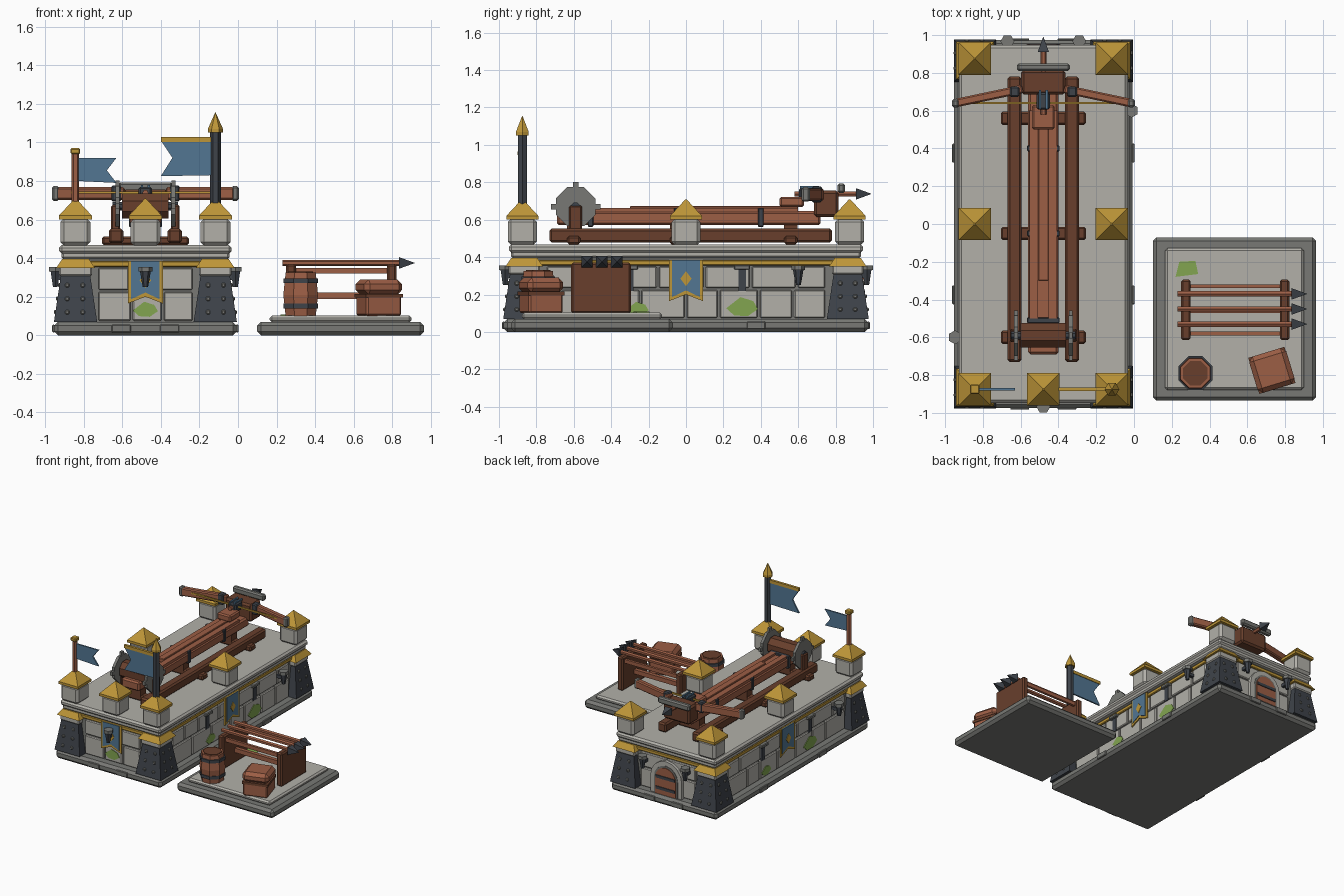
import bpy, bmesh, random
from math import pi, cos, sin, radians, sqrt, atan2
from mathutils import Matrix, Vector

if "Cube" in bpy.data.objects:
    bpy.data.objects.remove(bpy.data.objects["Cube"], do_unlink=True)
random.seed(4)


def material(name, r, g, b):
    m = bpy.data.materials.new(name)
    lin = [((c / 255 + 0.055) / 1.055) ** 2.4 for c in (r, g, b)] + [1]
    m.diffuse_color = lin
    m.use_nodes = True
    bsdf = m.node_tree.nodes["Principled BSDF"]
    bsdf.inputs["Base Color"].default_value = lin
    bsdf.inputs["Roughness"].default_value = 0.9
    return m


LIGHT = material("light stone", 178, 176, 169)
GREY = material("grey stone", 120, 121, 117)
IRON = material("dark iron", 62, 67, 74)
WOOD = material("warm wood", 156, 94, 69)
DARK = material("dark wood", 104, 63, 44)
GOLD = material("gold", 190, 150, 56)
BLUE = material("blue cloth", 82, 118, 146)
GREEN = material("moss green", 130, 165, 80)

I = Matrix.Identity(4)
T = Matrix.Translation
UP = Matrix.Rotation(pi / 2, 4, 'X')        # drawing plane stood upright, facing front
CX = -0.48                                  # centre line of the fort


def finish(bm, name, mat, M):
    bm.transform(M)
    bmesh.ops.recalc_face_normals(bm, faces=bm.faces)
    me = bpy.data.meshes.new(name)
    bm.to_mesh(me)
    bm.free()
    me.materials.append(mat)
    ob = bpy.data.objects.new(name, me)
    bpy.context.collection.objects.link(ob)
    return ob


def box(name, mat, c, s, bevel=0.0, M=I):
    bm = bmesh.new()
    bmesh.ops.create_cube(bm, size=1, matrix=T(c) @ Matrix.Diagonal((*s, 1)))
    if bevel:
        bmesh.ops.bevel(bm, geom=bm.edges[:], offset=bevel, segments=1, affect='EDGES')
    return finish(bm, name, mat, M)


def taper(name, mat, base, r1, r2, h, sides=4, M=I):
    """Upright prism, cone or frustum; r is the distance to the flat sides."""
    bm = bmesh.new()
    k = 1 / cos(pi / sides)
    bmesh.ops.create_cone(bm, cap_ends=True, segments=sides, radius1=r1 * k, radius2=r2 * k,
                          depth=h, matrix=Matrix.Rotation(pi / sides, 4, 'Z'))
    return finish(bm, name, mat, M @ T(Vector(base)) @ T((0, 0, h / 2)))


def plate(name, mat, pts, n0, n1, M):
    bm = bmesh.new()
    f = bm.faces.new([bm.verts.new((x, y, n0)) for x, y in pts])
    ext = bmesh.ops.extrude_face_region(bm, geom=[f])
    bmesh.ops.translate(bm, vec=(0, 0, n1 - n0),
                        verts=[v for v in ext["geom"] if isinstance(v, bmesh.types.BMVert)])
    return finish(bm, name, mat, M)


def bolt(name, M, length):
    """Shaft along local z with an iron head."""
    taper(name + "_shaft", WOOD, (0, 0, 0), 0.014, 0.014, length, 6, M)
    taper(name + "_head", IRON, (0, 0, length), 0.03, 0.001, 0.08, 4, M)


# Fort body
box("plinth", GREY, (CX, 0, 0.035), (0.946, 1.95, 0.07), 0.02)
box("wall_core", GREY, (CX, 0, 0.23), (0.80, 1.80, 0.34))
box("gold_trim", GOLD, (CX, 0, 0.37), (0.83, 1.83, 0.03), 0.005)
box("roof_lower_slab", LIGHT, (CX, 0, 0.415), (0.87, 1.87, 0.04), 0.01)
box("roof_slab", LIGHT, (CX, 0, 0.445), (0.894, 1.894, 0.045), 0.014)

# Corner buttresses with stone and gold caps
for sx in (-1, 1):
    for sy in (-1, 1):
        x, y = CX + sx * 0.362, sy * 0.865
        taper("buttress", IRON, (x, y, 0.07), 0.112, 0.076, 0.24)
        box("buttress_stone_cap", LIGHT, (x, y, 0.332), (0.17, 0.17, 0.05), 0.008)
        taper("buttress_gold_cap", GOLD, (x, y, 0.35), 0.1, 0.07, 0.045)


def banner(M):
    w, top, low, notch = 0.09, 0.385, 0.165, 0.2
    shape = lambda k, d: [(-w * k, top), (-w * k, low + d), (0, notch + d), (w * k, low + d), (w * k, top)]
    plate("banner_border", GOLD, shape(1, 0), 0.02, 0.03, M)
    plate("banner_cloth", BLUE, shape(0.82, 0.022), 0.025, 0.034, M)
    plate("banner_diamond", GOLD, [(0, 0.325), (-0.03, 0.285), (0, 0.245), (0.03, 0.285)], 0.03, 0.038, M)


def sconce(u, M):
    box("sconce_bracket", IRON, (u, 0.30, 0.04), (0.025, 0.025, 0.08), 0, M)
    stand = M @ T((u, 0.25, 0.067)) @ Matrix.Rotation(-pi / 2, 4, 'X')
    taper("sconce_cup", IRON, (0, 0, 0), 0.012, 0.024, 0.08, 6, stand)
    taper("sconce_rim", GREY, (0, 0, 0.08), 0.032, 0.032, 0.025, 6, stand)


def moss(u, v, w, M):
    outline = [(-1, -.1), (-.5, -.55), (.35, -.6), (1, -.15), (.7, .35), (-.1, .6)]
    plate("moss_patch", GREEN, [(u + a * w, v + b * w) for a, b in outline], 0.012, 0.021, M)


def arch(w, z0, spring, n=8):
    return [(w, z0)] + [(w * cos(pi * i / n), spring + w * sin(pi * i / n)) for i in range(n + 1)] + [(-w, z0)]


# The four walls: stones, rivets and fittings
for side, ang, dist, half in (("front", 0, .90, .25), ("left", 90, .40, .75),
                              ("back", 180, .90, .25), ("right", -90, .40, .75)):
    M = T((CX, 0, 0)) @ Matrix.Rotation(radians(ang), 4, 'Z') @ T((0, -dist, 0)) @ UP
    for v0, v1 in ((0.075, 0.225), (0.235, 0.35)):
        u = -half
        while u < half - 0.02:
            w = random.uniform(0.15, 0.27)
            w = half - u if half - u - w < 0.1 else w
            box("wall_stone", LIGHT, (u + w / 2, (v0 + v1) / 2, 0.005),
                (w - 0.012, v1 - v0, 0.022), 0.006, M)
            u += w
    along = half + 0.115                     # distance of the buttress along this wall
    centre = -0.035 if side in ("front", "back") else -0.038
    for s in (-1, 1):
        for v in (0.12, 0.19, 0.26):
            for d in (-0.04, 0.04):
                box("rivet", GREY, (s * along + d, v, centre + 0.112 - 0.15 * (v - 0.07)),
                    (0.022, 0.022, 0.016), 0.005, M)
        box("plinth_stone", GREY, (s * half * 0.5, 0.035, 0.076), (0.1, 0.04, 0.014), 0.004, M)
    if side == "back":
        plate("door_arch", LIGHT, arch(0.14, 0.07, 0.2), 0, 0.04, M)
        plate("door_arch_inner", GREY, arch(0.105, 0.07, 0.2), 0.03, 0.044, M)
        plate("door", WOOD, arch(0.09, 0.07, 0.2), 0.03, 0.05, M)
        for v in (0.12, 0.21):
            box("door_band", IRON, (0, v, 0.05), (0.17, 0.022, 0.012), 0, M)
        for u in (-0.19, 0.19):
            sconce(u, M)
        continue
    banner(M)
    if side == "front":
        sconce(0, M)
        moss(0, 0.135, 0.065, M)
        continue
    sconce(0.6, M)
    moss(0.3, 0.135, 0.085, M)
    moss(-0.26, 0.125, 0.06, M)
    for u in (-0.3, 0.3):
        box("arrow_slit", IRON, (u, 0.28, 0.015), (0.04, 0.12, 0.012), 0, M)
        box("slit_lintel", GREY, (u, 0.345, 0.02), (0.085, 0.025, 0.04), 0.005, M)

# Battlements with gold pyramid roofs
for dx, y in [(s * 0.363, y) for s in (-1, 1) for y in (-0.875, 0, 0.875)] + [(0, -0.875)]:
    box("merlon", LIGHT, (CX + dx, y, 0.535), (0.155, 0.155, 0.14), 0.018)
    box("merlon_cap_lip", GOLD, (CX + dx, y, 0.61), (0.172, 0.172, 0.02))
    taper("merlon_cap", GOLD, (CX + dx, y, 0.62), 0.086, 0.004, 0.088)

# Flags
for name, x, y0, top, r, mat in (("small", -0.843, 0.66, 0.945, 0.017, WOOD),
                                 ("large", -0.117, 0.66, 1.06, 0.024, IRON)):
    taper(name + "_flag_pole", mat, (x, -0.875, y0), r, r, top - y0, 6)
F = T((0, -0.875, 0)) @ UP
box("small_pole_cap", GOLD, (-0.843, -0.875, 0.955), (0.05, 0.05, 0.03), 0.006)
taper("large_pole_collar", GOLD, (-0.117, -0.875, 1.05), 0.034, 0.034, 0.02, 6)
taper("large_pole_finial", GOLD, (-0.117, -0.875, 1.07), 0.034, 0.001, 0.085, 6)
plate("small_flag", BLUE, [(-.83, .92), (-.83, .80), (-.63, .79), (-.68, .855), (-.63, .92)], -.006, .006, F)
plate("large_flag", BLUE, [(-.13, 1.01), (-.13, .83), (-.4, .825), (-.34, .92), (-.4, 1.01)], -.006, .006, F)
box("large_flag_bar", GOLD, (-0.265, -0.875, 1.015), (0.27, 0.02, 0.025))

# Ballista frame
for s in (-1, 1):
    box("ground_rail", DARK, (CX + s * 0.152, 0.025, 0.515), (0.075, 1.51, 0.075), 0.012)
    box("winch_post", DARK, (CX + s * 0.155, -0.59, 0.58), (0.045, 0.07, 0.19), 0.008)
for y in (-0.6, -0.05, 0.56):
    box("cross_beam", DARK, (CX, y, 0.49), (0.45, 0.07, 0.045), 0.01)
    box("stock_support", DARK, (CX, y, 0.54), (0.11, 0.07, 0.08))
box("stock", WOOD, (CX, 0.015, 0.608), (0.16, 1.41, 0.075), 0.012)
for s in (-1, 1):
    box("bolt_groove_rail", WOOD, (CX + s * 0.05, 0.05, 0.65), (0.045, 1.1, 0.025))
box("bolt_track", WOOD, (CX, 0.15, 0.658), (0.055, 0.9, 0.03), 0.004)
for y in (-0.51, -0.05, 0.4):
    box("stock_band", IRON, (CX, y, 0.612), (0.172, 0.03, 0.1), 0.004)

# Winch drum and toothed wheels
AX = Matrix.Rotation(pi / 2, 4, 'Y')
W = T((CX, -0.59, 0.67)) @ AX
taper("winch_drum", DARK, (0, 0, -0.12), 0.065, 0.065, 0.24, 8, W)
taper("winch_axle", IRON, (0, 0, -0.17), 0.022, 0.022, 0.34, 8, W)
for s in (-1, 1):
    taper("winch_wheel", GREY, (0, 0, s * 0.145 - 0.011), 0.105, 0.105, 0.022, 8, W)
    for i in range(4):
        box("wheel_tooth", GREY, (0.115, 0, s * 0.145), (0.035, 0.03, 0.02), 0,
            W @ Matrix.Rotation(i * pi / 2, 4, 'Z'))

# Bow head, arms, string and loaded bolt
box("bow_head", DARK, (CX, 0.75, 0.685), (0.235, 0.13, 0.14), 0.014)
box("bow_head_plate", GREY, (CX, 0.83, 0.768), (0.28, 0.04, 0.05), 0.01)
for s in (-1, 1):
    a, b = Vector((CX + s * 0.11, 0.715, 0.735)), Vector((CX + s * 0.465, 0.64, 0.735))
    A = T((a + b) / 2) @ Matrix.Rotation(atan2(b.y - a.y, b.x - a.x), 4, 'Z')
    box("bow_arm", WOOD, (0, 0, 0), ((b - a).length, 0.045, 0.065), 0.008, A)
    box("bow_tip", GREY, b, (0.038, 0.045, 0.078), 0.01)
    box("bow_clamp", IRON, (CX + s * 0.152, 0.70, 0.735), (0.05, 0.055, 0.085), 0.008)
box("bow_string", GOLD, (CX, 0.64, 0.74), (0.92, 0.012, 0.012))
box("slider", WOOD, (CX, 0.565, 0.695), (0.12, 0.13, 0.055), 0.01)
box("string_catch", IRON, (CX, 0.65, 0.735), (0.07, 0.09, 0.07), 0.01)
for s in (-1, 1):
    box("catch_strip", BLUE, (CX + s * 0.018, 0.66, 0.772), (0.012, 0.1, 0.015))
bolt("loaded_bolt", T((CX, 0.58, 0.738)) @ Matrix.Rotation(-pi / 2, 4, 'X'), 0.33)

# Supply platform
PX, PY = 0.532, -0.503
box("platform_base", GREY, (PX, PY, 0.035), (0.865, 0.865, 0.07), 0.02)
box("platform_top", LIGHT, (PX, PY, 0.085), (0.735, 0.75, 0.035), 0.012)
plate("platform_moss", GREEN, [(.22, -.28), (.34, -.265), (.325, -.195), (.24, -.2)], 0.1, 0.108, I)

# Barrel
B = (0.325, -0.79)
taper("barrel_lower", WOOD, (*B, 0.1), 0.078, 0.09, 0.11, 8)
taper("barrel_upper", WOOD, (*B, 0.21), 0.09, 0.078, 0.115, 8)
taper("barrel_lid", DARK, (*B, 0.325), 0.065, 0.065, 0.005, 8)
for z in (0.14, 0.27):
    taper("barrel_hoop", IRON, (*B, z), 0.09, 0.09, 0.025, 8)

# Crate
C = T((0.73, -0.775, 0)) @ Matrix.Rotation(radians(17), 4, 'Z')
box("crate", WOOD, (0, 0, 0.155), (0.19, 0.19, 0.11), 0.01, C)
box("crate_seam", DARK, (0, 0, 0.205), (0.2, 0.2, 0.02), 0, C)
box("crate_lid", WOOD, (0, 0, 0.25), (0.205, 0.2, 0.08), 0.025, C)

# Spare bolt rack
for x in (0.275, 0.797):
    box("rack_board", DARK, (x, -0.455, 0.235), (0.05, 0.32, 0.27), 0.01)
box("rack_stretcher", WOOD, (0.535, -0.455, 0.205), (0.5, 0.03, 0.035))
for y in (-0.53, -0.45, -0.37):
    bolt("spare_bolt", T((0.23, y, 0.375)) @ AX, 0.605)
for y in (-0.6, -0.31):
    box("rack_rail", WOOD, (0.535, y + (0.02 if y < -0.4 else -0.02), 0.335), (0.5, 0.02, 0.03))
